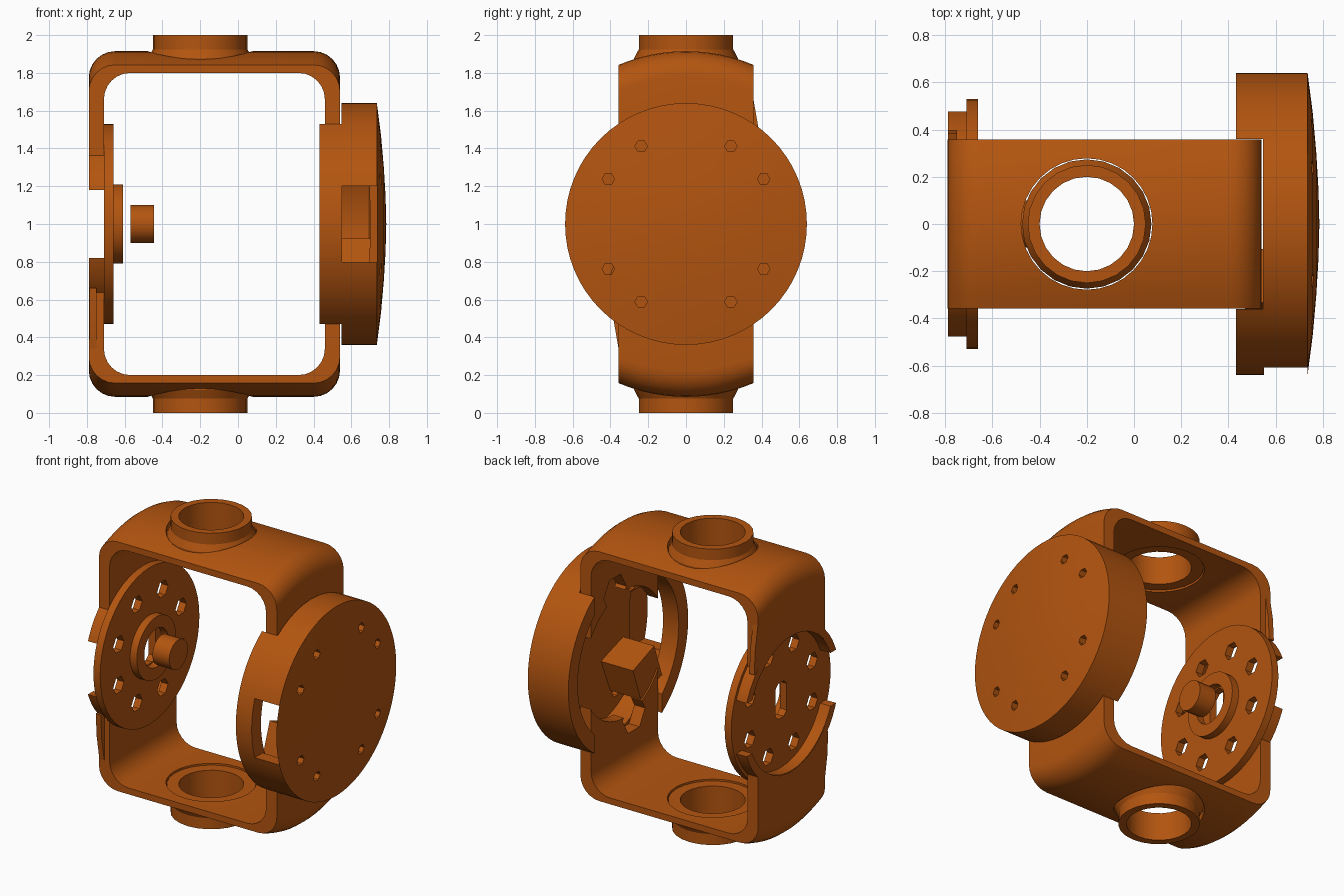
import bpy, bmesh
from math import cos, sin, pi, sqrt, radians

if "Cube" in bpy.data.objects:
    bpy.data.objects.remove(bpy.data.objects["Cube"])

mat = bpy.data.materials.new("burnt_orange")
mat.diffuse_color = (0.45, 0.09, 0.005, 1)
mat.use_nodes = True
mat.node_tree.nodes["Principled BSDF"].inputs["Base Color"].default_value = mat.diffuse_color


def finish(name, bm):
    bmesh.ops.remove_doubles(bm, verts=bm.verts, dist=1e-5)
    bmesh.ops.recalc_face_normals(bm, faces=bm.faces)
    me = bpy.data.meshes.new(name)
    bm.to_mesh(me)
    bm.free()
    ob = bpy.data.objects.new(name, me)
    ob.data.materials.append(mat)
    bpy.context.collection.objects.link(ob)
    return ob


def skin(name, loops, wrap=True):
    """Closed loops of points joined in order; wrap joins last to first, otherwise ends are capped."""
    bm = bmesh.new()
    rows = [[bm.verts.new(p) for p in lp] for lp in loops]
    n = len(rows[0])
    for i in range(len(rows) if wrap else len(rows) - 1):
        a, b = rows[i], rows[(i + 1) % len(rows)]
        for j in range(n):
            k = (j + 1) % n
            bm.faces.new((a[j], a[k], b[k], b[j]))
    if not wrap:
        bm.faces.new(rows[0])
        bm.faces.new(rows[-1])
    return finish(name, bm)


def ring(axis, a, r, c, n, turn=0.0):
    """Circle at height a along the axis, around c (yz for x, xy for z)."""
    pts = [(c[0] + r * cos(turn + 2 * pi * i / n), c[1] + r * sin(turn + 2 * pi * i / n)) for i in range(n)]
    return [(a, p, q) if axis == 'x' else (p, q, a) for p, q in pts]


def revolve(name, axis, prof, c, n=48):
    return skin(name, [ring(axis, a, r, c, n) for a, r in prof])


def rod(name, axis, a0, a1, r, c, n=24, turn=0.0):
    return skin(name, [ring(axis, a, r, c, n, turn) for a in (a0, a1)], wrap=False)


def prism(name, x0, x1, yz):
    return skin(name, [[(x, y, z) for y, z in yz] for x in (x0, x1)], wrap=False)


def box(name, x, y, z):
    return prism(name, *x, [(y[0], z[0]), (y[1], z[0]), (y[1], z[1]), (y[0], z[1])])


def cut(target, *cutters):
    bpy.context.view_layer.objects.active = target
    for c in cutters:
        c.hide_render = True
        m = target.modifiers.new("cut", 'BOOLEAN')
        m.operation, m.solver, m.object = 'DIFFERENCE', 'EXACT', c
        bpy.ops.object.modifier_apply(modifier=m.name)
        bpy.data.objects.remove(c)


MID = (0, 1)

# Frame: rounded rectangle whose top and bottom arch across the depth
def rounded(y, hx, hz, r):
    out = []
    for k, (sx, sz) in enumerate(((1, 1), (-1, 1), (-1, -1), (1, -1))):
        for i in range(7):
            t = (k + i / 6) * pi / 2
            out.append((-0.125 + sx * (hx - r) + r * cos(t), y, 1 + sz * (hz - r) + r * sin(t)))
    return out

ys = [-0.357 + 0.714 * i / 12 for i in range(13)]
frame = skin("frame", [rounded(y, 0.665, sqrt(0.915 ** 2 - y * y), 0.14) for y in ys]
             + [rounded(y, 0.585, 0.80, 0.14) for y in (ys[-1], ys[0])])
cut(frame,
    rod("c", 'z', -0.1, 2.1, 0.278, (-0.2, 0), 32),
    rod("c", 'x', -0.9, -0.65, 0.46, MID, 48),
    rod("c", 'x', 0.4, 0.6, 0.43, MID, 48),
    *[rod("c", 'x', 0.4, 0.6, 0.12, (s * 0.1, 1 + s * 0.45), 6) for s in (-1, 1)])

# Collars through the top and bottom
for s, name in ((1, "top_collar"), (-1, "bottom_collar")):
    prof = [(0.81, 0.20), (0.81, 0.274), (0.88, 0.274), (0.925, 0.25), (1.0, 0.25), (1.0, 0.20)]
    revolve(name, 'z', [(1 + s * a, r) for a, r in prof], (-0.2, 0), 24)

# Left disc with a ring of holes and a slotted, recessed boss
disc = revolve("left_disc", 'x', [(-0.71, 0), (-0.71, 0.53), (-0.66, 0.53), (-0.66, 0.21),
                                  (-0.61, 0.21), (-0.61, 0.13), (-0.66, 0.13), (-0.66, 0)], MID)
slot = [(0.06, 0.91), (0.06, 1.09), (0.03, 1.12), (-0.03, 1.12),
        (-0.06, 1.09), (-0.06, 0.91), (-0.03, 0.88), (0.03, 0.88)]
turns = [(i + 0.5) * pi / 4 for i in range(8)]
cut(disc, prism("c", -0.8, -0.5, slot),
    *[rod("c", 'x', -0.8, -0.5, 0.058, (0.36 * cos(t), 1 + 0.36 * sin(t)), 6) for t in turns])

# Output shaft standing clear of the boss
rod("shaft", 'x', -0.57, -0.445, 0.10, MID, 20)

# Outer retaining arcs of the left disc
arcs = revolve("left_arcs", 'x', [(-0.788, 0.455), (-0.788, 0.51), (-0.709, 0.51), (-0.709, 0.455)], MID)
cut(arcs, box("c", (-0.9, -0.6), (-1, 1), (0.82, 1.18)))

# Small webs between the frame edge and the arcs
for s in (-1, 1):
    prism("edge_web", -0.787, -0.75, [(s * y, 1 + s * z) for y, z in
                                      ((0.35, 0.7), (0.385, 0.5), (0.395, 0.34), (0.35, 0.34))])

# Right domed cover with screw holes and a front window
cover = revolve("right_cover", 'x', [(0.547, 0.56), (0.547, 0.64), (0.735, 0.64), (0.757, 0.47), (0.772, 0.3),
                                     (0.781, 0.15), (0.785, 0), (0.72, 0), (0.69, 0.56)], MID, 64)
holes = [radians(a + b) for a in range(0, 360, 90) for b in (30, 60)]
cut(cover, box("c", (0.5, 0.735), (-0.8, -0.4), (0.8, 1.2)),
    *[rod("c", 'x', 0.6, 0.9, 0.033, (0.475 * cos(t), 1 + 0.475 * sin(t)), 6) for t in holes])

# Side arcs that clasp the frame
clasp = revolve("clasp_arcs", 'x', [(0.432, 0.54), (0.432, 0.64), (0.55, 0.64), (0.55, 0.54)], MID, 64)
cut(clasp, box("c", (0.3, 0.7), (-0.36, 0.36), (0, 2)))

# Tilted drive block inside the cover
rod("drive_block", 'x', 0.47, 0.71, 0.17, (-0.26, 0.77), 4, radians(25))

bpy.ops.object.select_all(action='SELECT')
bpy.context.view_layer.objects.active = frame
bpy.ops.object.shade_smooth_by_angle(angle=radians(25))
